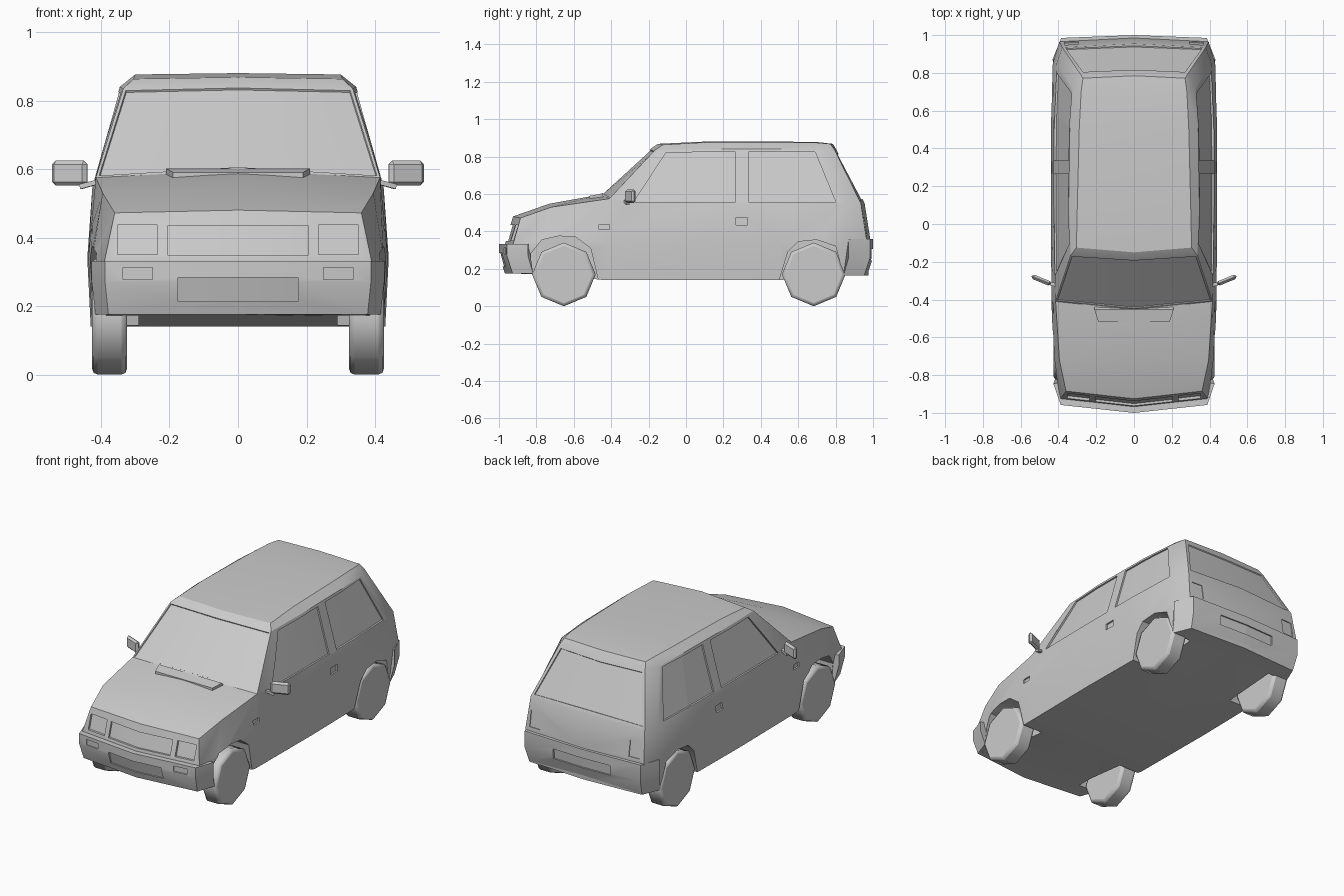
import bpy, bmesh
from math import radians
from mathutils import Vector
from mathutils.bvhtree import BVHTree

if "Cube" in bpy.data.objects:
    bpy.data.objects.remove(bpy.data.objects["Cube"])


def finish(bm, name, angle=30):
    bmesh.ops.recalc_face_normals(bm, faces=bm.faces[:])
    me = bpy.data.meshes.new(name)
    bm.to_mesh(me)
    ob = bpy.data.objects.new(name, me)
    bpy.context.collection.objects.link(ob)
    if angle:
        smooth(ob, angle)
    return ob


def activate(ob):
    bpy.ops.object.select_all(action='DESELECT')
    ob.select_set(True)
    bpy.context.view_layer.objects.active = ob


def smooth(ob, angle=30):
    activate(ob)
    bpy.ops.object.shade_smooth_by_angle(angle=radians(angle))


def strip(bm, a, b):
    for i in range(len(a) - 1):
        quad = list(dict.fromkeys((a[i], a[i + 1], b[i + 1], b[i])))
        if len(quad) > 2:
            bm.faces.new(quad)


def tube(bm, rails):
    """Closed solid whose long edges are the given rails."""
    vs = [[bm.verts.new(p) for p in r] for r in rails]
    for a, b in zip(vs, vs[1:] + vs[:1]):
        strip(bm, a, b)
    bm.faces.new([r[0] for r in vs])
    bm.faces.new([r[-1] for r in vs])


def recess(cut, bvh, side, quad, depth=.01, cols=2):
    """Cutter for a shallow panel; quad = (u, z) bl, br, tr, tl seen along an axis."""
    d = {'front': Vector((0, 1, 0)), 'rear': Vector((0, -1, 0)),
         'right': Vector((-1, 0, 0)), 'left': Vector((1, 0, 0))}[side]
    bl, br, tr, tl = [Vector(q) for q in quad]
    rails = [[], [], [], []]
    for k in range(cols + 1):
        hits = []
        for a, b in ((bl, br), (tl, tr)):
            u, z = a.lerp(b, k / cols)
            p = Vector((0, u, z)) if d.x else Vector((u, 0, z))
            hits.append(bvh.ray_cast(p - d * 2, d)[0])
        lo, hi = hits
        for r, p in zip(rails, (lo - d * .04, hi - d * .04, hi + d * depth, lo + d * depth)):
            r.append(p)
    tube(cut, rails)


def box2d(u0, u1, z0, z1):
    return (u0, z0), (u1, z0), (u1, z1), (u0, z1)


def apply_cut(ob, cut):
    cutter = finish(cut, "cutter", 0)
    cutter.hide_render = True
    m = ob.modifiers.new("cut", 'BOOLEAN')
    m.operation, m.solver, m.object = 'DIFFERENCE', 'EXACT', cutter
    activate(ob)
    bpy.ops.object.modifier_apply(modifier=m.name)
    bpy.data.objects.remove(cutter)
    smooth(ob)


# --- Body shell: half rings from front centre round to rear centre ---
sill = [(0, -.95, .175), (.37, -.91, .175), (.405, -.72, .17), (.425, -.44, .14), (.43, .1, .14),
        (.425, .5, .14), (.415, .85, .165), (.37, .955, .165), (0, .975, .165)]
waist = [(0, -.968, .33), (.39, -.925, .33), (.425, -.72, .34), (.437, -.42, .34), (.44, .1, .34),
         (.44, .5, .34), (.43, .85, .35), (.395, .965, .36), (0, .985, .36)]
belt = [(0, -.925, .48), (.36, -.885, .472), (.395, -.72, .53), (.415, -.41, .575), (.425, .1, .55),
        (.425, .5, .55), (.41, .85, .55), (.38, .935, .55), (0, .955, .55)]
gutter = [(0, -.185, .845), (.335, -.165, .835), (.345, .1, .84), (.34, .5, .84),
          (.325, .72, .835), (.285, .795, .835), (0, .805, .835)]
roof = [(0, -.15, .868), (.305, -.125, .863), (.30, .1, .876), (.29, .5, .876),
        (.28, .7, .874), (.27, .772, .868), (0, .785, .868)]

bm = bmesh.new()
S, W, B, G, R = [[bm.verts.new(p) for p in r] for r in (sill, waist, belt, gutter, roof)]


def centre(v, dy=0, dz=0):
    return bm.verts.new((0, v.co.y + dy, v.co.z + dz))


cowl = centre(B[3], -.045, .022)
hood_mid = centre(B[2], -.01, .018)
strip(bm, S, W)
strip(bm, W, B)
strip(bm, B[1:4], [B[0], hood_mid, cowl])
strip(bm, [cowl] + B[3:], G)
strip(bm, G, R)
strip(bm, R[1:6], [R[0]] + [centre(v, 0, .004) for v in R[2:5]] + [R[6]])
strip(bm, S[1:8], [S[0]] + [centre(v) for v in S[2:7]] + [S[8]])
bmesh.ops.mirror(bm, geom=bm.verts[:] + bm.edges[:] + bm.faces[:], axis='X', merge_dist=.0005)
bmesh.ops.remove_doubles(bm, verts=bm.verts[:], dist=.0005)
bmesh.ops.recalc_face_normals(bm, faces=bm.faces[:])

# Windscreen and rear window set slightly into the shell
for sign in (-1, 1):
    glass = [f for f in bm.faces if abs(f.calc_center_median().x) < .25
             and .6 < f.calc_center_median().z < .8 and f.calc_center_median().y * sign > 0]
    bmesh.ops.inset_region(bm, faces=glass, thickness=.012 if sign < 0 else .025, depth=0)
    bmesh.ops.inset_region(bm, faces=glass, thickness=.002, depth=-.006)

# Side windows, handles, lamps, grille and wheel arches cut into the shell
bvh = BVHTree.FromBMesh(bm)
body = finish(bm, "body")
cut = bmesh.new()
front_arch = [(-.83, .08), (-.83, .28), (-.77, .355), (-.68, .375), (-.59, .37), (-.51, .31), (-.455, .08)]
rear_arch = [(.48, .08), (.545, .29), (.60, .345), (.70, .355), (.80, .32), (.865, .08)]
for s, side in ((1, 'right'), (-1, 'left')):
    recess(cut, bvh, side, ((-.28, .558), (.265, .558), (.265, .825), (-.105, .822)))
    recess(cut, bvh, side, ((.335, .558), (.80, .558), (.69, .825), (.335, .825)))
    recess(cut, bvh, side, box2d(.268, .33, .435, .475))
    recess(cut, bvh, side, box2d(-.465, -.41, .41, .437))
    recess(cut, bvh, 'front', box2d(s * .235, s * .352, .35, .437), .014)
    recess(cut, bvh, 'rear', box2d(s * .295, s * .368, .38, .475), .005)
    for arch in (front_arch, rear_arch):
        tube(cut, [[(s * .29, y, z), (s * .52, y, z)] for y, z in arch])
recess(cut, bvh, 'front', box2d(-.205, .205, .348, .435), .012)
apply_cut(body, cut)


# --- Bumpers ---
def bumper(name, side, outer, inner, top, mid, low, plate, lamps):
    def rail(path, z, sx=1, sy=1):
        half = [(x * sx, y * sy, z) for x, y in path]
        return [(-x, y, z) for x, y, z in half[:0:-1]] + half
    b = bmesh.new()
    tube(b, [rail(inner, top), rail(outer, top), rail(outer, mid), rail(outer, low, .975, .968),
             rail(inner, low)])
    bmesh.ops.recalc_face_normals(b, faces=b.faces[:])
    tree = BVHTree.FromBMesh(b)
    ob = finish(b, name)
    c = bmesh.new()
    for q in [plate] + lamps:
        recess(c, tree, side, q, .008)
    apply_cut(ob, c)


bumper("front_bumper", 'front', [(0, -1), (.388, -.958), (.427, -.845)],
       [(0, -.94), (.355, -.89), (.385, -.84)], .332, .27, .175, box2d(-.175, .175, .213, .284),
       [box2d(s * .25, s * .336, .278, .312) for s in (-1, 1)])
bumper("rear_bumper", 'rear', [(0, 1), (.385, .985), (.432, .87)],
       [(0, .95), (.36, .935), (.39, .868)], .358, .26, .165, box2d(-.19, .19, .245, .305), [])

# --- Cowl vent at the base of the windscreen ---
bm = bmesh.new()
tube(bm, [[(s * w, y, z - .012 * (w == .0)) for s in (-1, 1)] for w, y, z in
          ((.19, -.515, .575), (.19, -.515, .590), (.21, -.452, .602), (.21, -.44, .585))])
finish(bm, "cowl_vent")


# --- Wheels and door mirrors ---
def bevel(ob, width, segments):
    m = ob.modifiers.new("bevel", 'BEVEL')
    m.width, m.segments = width, segments
    m.limit_method, m.angle_limit = 'ANGLE', radians(60)


def block(name, loc, size, rot):
    bpy.ops.mesh.primitive_cube_add(size=1, location=loc, rotation=rot)
    ob = bpy.context.object
    ob.name, ob.scale = name, size
    bpy.ops.object.transform_apply(location=False, rotation=False, scale=True)
    return ob


for s, side in ((1, "right"), (-1, "left")):
    for y, end in ((-.653, "front"), (.683, "rear")):
        bpy.ops.mesh.primitive_cylinder_add(vertices=8, radius=.17, depth=.102,
                                            location=(s * .375, y, .17), rotation=(0, radians(90), 0))
        wheel = bpy.context.object
        wheel.name = f"{end}_{side}_wheel"
        bevel(wheel, .016, 2)
        smooth(wheel, 50)
    housing = block(f"{side}_door_mirror", (s * .491, -.297, .588), (.11, .025, .073),
                    (0, 0, s * radians(22)))
    bevel(housing, .011, 1)
    block(f"{side}_mirror_arm", (s * .432, -.318, .556), (.06, .018, .014), (0, s * radians(15), s * radians(15)))
